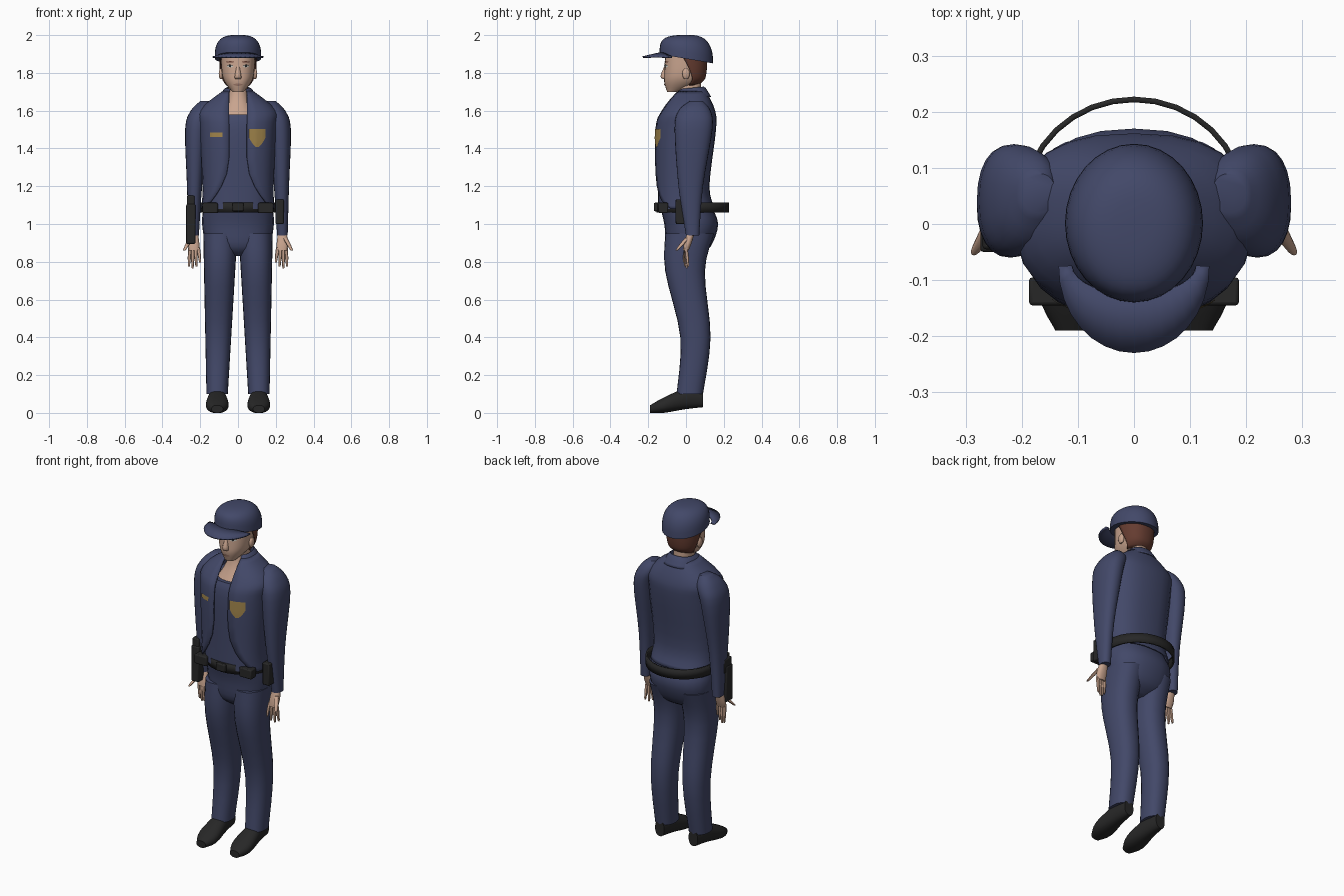
import bpy
import bmesh
from math import sin, cos, pi, asin, copysign
from mathutils import Vector
from mathutils.bvhtree import BVHTree

cube = bpy.data.objects.get("Cube")
if cube:
    bpy.data.objects.remove(cube)


def material(name, red, green, blue):
    mat = bpy.data.materials.new(name)
    mat.use_nodes = True
    mat.diffuse_color = (red, green, blue, 1)
    shader = mat.node_tree.nodes["Principled BSDF"]
    shader.inputs["Base Color"].default_value = mat.diffuse_color
    shader.inputs["Roughness"].default_value = 0.8
    return mat


NAVY = material("navy cloth", 0.055, 0.065, 0.14)
BLACK = material("black leather", 0.02, 0.02, 0.02)
SKIN = material("skin", 0.58, 0.37, 0.27)
HAIR = material("brown hair", 0.13, 0.045, 0.03)
GOLD = material("gold", 0.35, 0.23, 0.07)
LIPS = material("lips", 0.36, 0.2, 0.15)
WHITE = material("eye white", 0.6, 0.6, 0.55)


def add_object(name, bm, mat):
    mesh = bpy.data.meshes.new(name)
    bm.to_mesh(mesh)
    bm.free()
    mesh.materials.append(mat)
    mesh.shade_smooth()
    mesh.set_sharp_from_angle(angle=0.8)
    obj = bpy.data.objects.new(name, mesh)
    bpy.context.collection.objects.link(obj)
    return obj


def spline(*keys, steps=4):
    """Smooth in-between values through a few key sections."""
    keys = [Vector(key) for key in keys]
    padded = [keys[0], *keys, keys[-1]]
    result = []
    for a, b, c, d in zip(padded, padded[1:], padded[2:], padded[3:]):
        for i in range(steps):
            t = i / steps
            bend = (2 * a - 5 * b + 4 * c - d) * t + (3 * b - a - 3 * c + d) * t * t
            result.append(b + (c - a + bend) * t / 2)
    return result + [keys[-1]]


def oval(z, half, front, back, centre=0, power=2.3, gap=0, tilt=0, sides=24):
    """Horizontal ring from the front round; gap is the half angle left open."""
    middle, depth = (front + back) / 2, (back - front) / 2
    ring = []
    for i in range(sides + (gap > 0)):
        t = gap + (pi - gap) * 2 * i / sides
        x = copysign(abs(sin(t)) ** (2 / power), sin(t))
        y = middle - depth * copysign(abs(cos(t)) ** (2 / power), cos(t))
        ring.append(Vector((centre + half * x, y, z - tilt * y)))
    return ring


def loft(name, rings, mat, closed=True, caps=True, mirror=False, thick=0, recalc=True):
    bm = bmesh.new()
    rows = [[bm.verts.new(point) for point in ring] for ring in rings]
    count = len(rows[0])
    for low, high in zip(rows, rows[1:]):
        for j in range(count if closed else count - 1):
            k = (j + 1) % count
            bm.faces.new((low[j], low[k], high[k], high[j]))
    if closed and caps:
        bm.faces.new(rows[0])
        bm.faces.new(rows[-1])
    if recalc:
        bmesh.ops.recalc_face_normals(bm, faces=bm.faces)
    obj = add_object(name, bm, mat)
    if mirror:
        obj.modifiers.new("mirror", 'MIRROR')
    if thick:
        solid = obj.modifiers.new("thickness", 'SOLIDIFY')
        solid.thickness = thick
        solid.offset = 0
    return obj


def box(name, centre, size, mirror=False):
    bm = bmesh.new()
    bmesh.ops.create_cube(bm, size=1)
    bmesh.ops.scale(bm, vec=size, verts=bm.verts)
    bmesh.ops.translate(bm, vec=centre, verts=bm.verts)
    obj = add_object(name, bm, BLACK)
    bevel = obj.modifiers.new("bevel", 'BEVEL')
    bevel.width, bevel.segments = 0.006, 2
    if mirror:
        obj.modifiers.new("mirror", 'MIRROR')


def bar(f):
    return 1


def lens(f):
    return sin(pi * f)


def pointed(f):
    return min(1, 2 * f) ** 0.6


def plate(name, target, x, z, width, height, mat, shape=lens, lift=0.004):
    """Thin sheet laid on the front of the target."""
    tree = BVHTree.FromObject(target, bpy.context.evaluated_depsgraph_get())
    rows = 8
    grid = []
    for i in range(rows + 1):
        f = (i + 0.2) / (rows + 0.4)
        row = []
        for j in range(-4, 5):
            start = Vector((x + width * shape(f) * j / 8, -1, z + height * (f - 0.5)))
            hit = tree.ray_cast(start, Vector((0, 1, 0)))[0]
            row.append(hit - Vector((0, lift, 0)))
        grid.append(row)
    loft(name, grid, mat, closed=False, recalc=False)


# Trousers: key sections give height, half width, front and back
hips = spline((0.83, 0.06, -0.05, 0.06), (0.88, 0.16, -0.1, 0.13),
              (1, 0.19, -0.115, 0.17), (1.1, 0.18, -0.14, 0.13))
loft("hips", [oval(*key) for key in hips], NAVY)
leg = []
for z, front, back in spline((0.1, -0.05, 0.09), (0.4, -0.03, 0.13), (0.75, -0.11, 0.1), (0.95, -0.11, 0.15)):
    inner, outer = 0.06 * (1 - z), 0.165 + 0.02 * z
    leg.append(oval(z, (outer - inner) / 2, front, back, centre=(inner + outer) / 2))
loft("leg", leg, NAVY, mirror=True)

# Shoes: rings laid from heel to toe
shoe = []
for y, half, sole, top in spline((0.09, 0.03, 0.03, 0.12), (0, 0.045, 0.02, 0.13),
                                 (-0.12, 0.06, 0, 0.08), (-0.19, 0.03, 0, 0.04)):
    shoe.append([Vector((p.x, y, p.y)) for p in oval(0, half, sole, top, centre=0.11)])
loft("shoe", shoe, BLACK, mirror=True)

# Open jacket whose front edges sweep aside near the hem, over a shirt
torso = spline((1.08, 0.19, -0.16, 0.15), (1.2, 0.185, -0.16, 0.12), (1.5, 0.2, -0.16, 0.155),
               (1.6, 0.2, -0.125, 0.15), (1.7, 0.08, -0.05, 0.105))
jacket_rings, shirt_rings = [], []
for z, half, front, back in torso:
    opening = 0.047 + 1.8 * max(0, 1.35 - z) ** 2
    jacket_rings.append(oval(z, half, front, back, power=2.5, gap=asin((opening / half) ** 1.25)))
    if z < 1.59:
        inset = 0.012
        shirt_rings.append(oval(z, half - inset, front + inset, back - inset, power=2.5))
jacket = loft("jacket", jacket_rings, NAVY, closed=False, thick=0.008)
loft("shirt", shirt_rings, NAVY)
collar = spline((1.66, 0.07, -0.045, 0.1), (1.715, 0.065, -0.035, 0.095), (1.66, 0.105, -0.1, 0.13))
loft("collar", [oval(*key, gap=0.6, tilt=-0.1) for key in collar], NAVY, closed=False, thick=0.006)

# Sleeves, with the centre line as the last value
sleeve = spline((0.94, 0.028, 0, 0.07, 0.235), (1.2, 0.04, -0.04, 0.09, 0.23), (1.5, 0.06, -0.06, 0.14, 0.22),
                (1.6, 0.06, -0.04, 0.13, 0.19), (1.65, 0.03, 0.02, 0.09, 0.17))
loft("sleeve", [oval(*key) for key in sleeve], NAVY, mirror=True)

# Hands
palm = spline((0.97, 0.02, 0.01, 0.05, 0.235), (0.9, 0.03, -0.01, 0.03, 0.235), (0.86, 0.027, -0.016, 0.014, 0.233))
loft("palm", [oval(*key) for key in palm], SKIN, mirror=True)


def digit(name, base, tip, radius):
    rings = []
    for f in (0, 0.5, 0.9, 1):
        p = Vector(base).lerp(Vector(tip), f)
        r = radius * (1 - f ** 4 / 2)
        rings.append(oval(p.z, r, p.y - r, p.y + r, centre=p.x, sides=8))
    loft(name, rings, SKIN, mirror=True)


for i, finger in enumerate(("little", "ring", "middle", "index")):
    length = 0.08 + 0.03 * sin(i * pi / 4)
    digit(finger + "_finger", (0.21 + 0.015 * i, 0, 0.875),
          (0.2 + 0.02 * i, 0.008 * i - 0.012, 0.875 - length), 0.009)
digit("thumb", (0.25, 0.005, 0.925), (0.285, -0.05, 0.86), 0.012)

# Neck and head
neck = spline((1.56, 0.11, -0.115, 0.08), (1.66, 0.06, -0.06, 0.08), (1.77, 0.05, -0.04, 0.08))
loft("neck", [oval(*key) for key in neck], SKIN)
skull = spline((1.7, 0.03, -0.1, -0.04), (1.75, 0.07, -0.115, 0.07), (1.8, 0.086, -0.115, 0.095),
               (1.9, 0.09, -0.11, 0.1))
head = loft("head", [oval(*key) for key in skull], SKIN)
nose = spline((1.765, 0.014, -0.11), (1.78, 0.018, -0.135), (1.84, 0.008, -0.113))
loft("nose", [oval(z, half, tip, -0.09, sides=12) for z, half, tip in nose], SKIN)
ear = []
for i in range(1, 8):
    swell = sin(pi * i / 8)
    ear.append(oval(1.795 - 0.03 * cos(pi * i / 8), 0.012 * swell, -0.02 * swell, 0.02 * swell, centre=0.09))
loft("ear", ear, SKIN, mirror=True)

# Hair follows the back of the skull, reaching forward as it rises
hair = []
for z, half, front, back in skull:
    if z > 1.73:
        hair.append(oval(z, half + 0.007, front, back + 0.01, gap=2 - 4 * (z - 1.75)))
loft("hair", hair, HAIR, closed=False, thick=0.006)

# Face details
for side, sign in (("right", -1), ("left", 1)):
    x = 0.042 * sign
    plate(side + "_eye", head, x, 1.835, 0.034, 0.014, WHITE)
    plate(side + "_iris", head, x, 1.835, 0.012, 0.012, BLACK, lift=0.006)
    plate(side + "_lashes", head, x, 1.841, 0.036, 0.005, BLACK, lift=0.006)
    plate(side + "_brow", head, x, 1.858, 0.044, 0.009, HAIR)
plate("mouth", head, 0, 1.738, 0.05, 0.015, LIPS)

# Cap: a squarish dome whose rim tips up at the front
dome = []
for i in range(12):
    angle = pi / 2 * i / 11.2
    spread, rise = cos(angle) ** 0.67, sin(angle) ** 0.67
    dome.append(oval(1.875 + 0.126 * rise, 0.123 * spread, -0.14 * spread, 0.143 * spread,
                     power=2, tilt=0.17 * cos(angle) ** 2, sides=32))
loft("cap", dome, NAVY)
brim = []
for f in (0, 0.5, 1):
    row = []
    for i in range(-8, 9):
        t = pi * i / 16
        row.append(Vector(((0.11 + 0.024 * f) * sin(t), -0.075 - (0.05 + 0.104 * f) * cos(t),
                           1.884 + 0.024 * (1 - f) * cos(t))))
    brim.append(row)
loft("cap_brim", brim, NAVY, closed=False, thick=0.008)

# Duty belt, standing off the back, with its pouches and holster
belt = [oval(z, 0.195, -0.15, 0.222, power=2, sides=32) for z in (1.06, 1.115)]
loft("belt", belt, BLACK, caps=False, thick=0.01)
box("buckle", (0, -0.155, 1.09), (0.06, 0.03, 0.045), False)
box("front_pouch", (0.147, -0.12, 1.085), (0.08, 0.05, 0.055), True)
box("left_side_pouch", (0.22, -0.03, 1.065), (0.045, 0.05, 0.13))
box("holster", (-0.25, -0.02, 1), (0.048, 0.06, 0.21))
box("holster_grip", (-0.25, -0.01, 1.11), (0.04, 0.07, 0.08))

# Shield and name bar on the chest
plate("shield", jacket, 0.102, 1.455, 0.085, 0.1, GOLD, pointed)
plate("name_bar", jacket, -0.115, 1.472, 0.064, 0.026, GOLD, bar)
